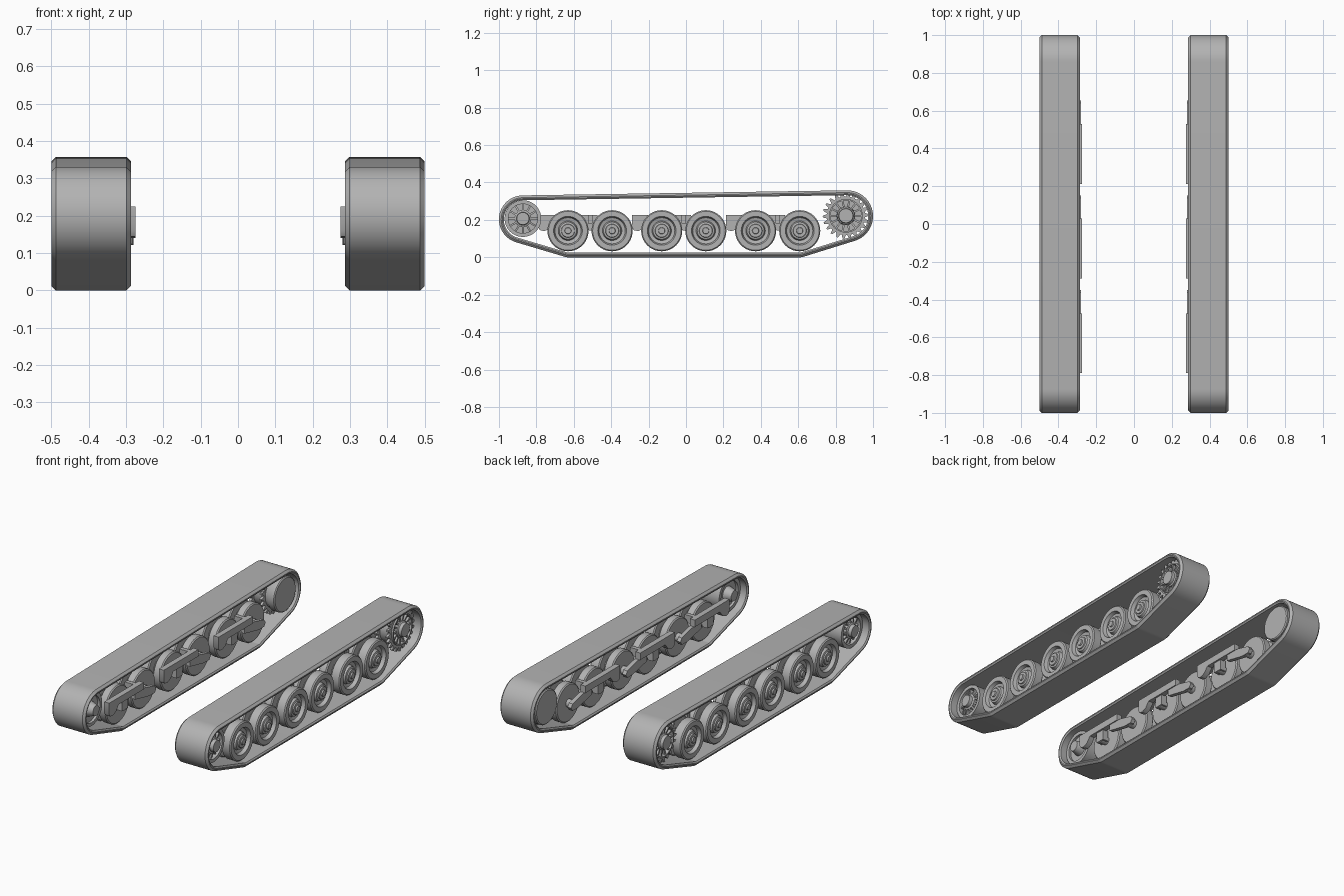
import bpy, bmesh
from math import sin, cos, pi, atan2, asin, hypot, radians

cube = bpy.data.objects.get("Cube")
if cube:
    bpy.data.objects.remove(cube)

grey = bpy.data.materials.new("steel grey")
grey.use_nodes = True
colour = (0.45, 0.45, 0.45, 1)
grey.diffuse_color = colour
grey.node_tree.nodes["Principled BSDF"].inputs["Base Color"].default_value = colour


def finish(name, bm):
    """Turn a left-hand part into an object mirrored to the right."""
    bmesh.ops.recalc_face_normals(bm, faces=bm.faces)
    mesh = bpy.data.meshes.new(name)
    bm.to_mesh(mesh)
    bm.free()
    mesh.materials.append(grey)
    ob = bpy.data.objects.new(name, mesh)
    bpy.context.collection.objects.link(ob)
    bpy.ops.object.select_all(action="DESELECT")
    ob.select_set(True)
    bpy.context.view_layer.objects.active = ob
    bpy.ops.object.shade_smooth_by_angle(angle=radians(32))
    ob.modifiers.new("Mirror", "MIRROR")
    return ob


def skin(bm, rings, closed):
    """Bridge rings of points; closed joins the last ring to the first."""
    loops = [[bm.verts.new(p) for p in ring] for ring in rings]
    n = len(loops[0])
    for i in range(len(loops) - (not closed)):
        a, b = loops[i], loops[(i + 1) % len(loops)]
        for k in range(n):
            m = (k + 1) % n
            bm.faces.new((a[k], a[m], b[m], b[k]))
    if not closed:
        bm.faces.new(loops[0])
        bm.faces.new(loops[-1])


def circle(x, r, y, z, segs):
    return [(x, y + r * cos(2 * pi * k / segs), z + r * sin(2 * pi * k / segs)) for k in range(segs)]


def lathe(bm, profile, y, z, segs=40, closed=False):
    skin(bm, [circle(x, r, y, z, segs) for x, r in profile], closed)


def extrude(bm, outline, x0, x1):
    skin(bm, [[(x, y, z) for y, z in outline] for x in (x0, x1)], False)


def box(bm, x0, x1, y0, y1, z0, z1):
    extrude(bm, [(y0, z0), (y1, z0), (y1, z1), (y0, z1)], x0, x1)


# Track belt: outline wrapped round four rollers, chamfered section
rollers = [(-0.63, 0.06, 0.06), (0.61, 0.06, 0.06), (0.862, 0.22, 0.138), (-0.872, 0.203, 0.128)]


def belt_path(inset):
    normals = []
    for i, (y, z, r) in enumerate(rollers):
        y2, z2, r2 = rollers[(i + 1) % 4]
        dy, dz = y2 - y, z2 - z
        normals.append(atan2(dz, dy) - pi / 2 + asin((r - r2) / hypot(dy, dz)))
    path = []
    for i, (y, z, r) in enumerate(rollers):
        start = normals[i - 1]
        sweep = (normals[i] - start) % (2 * pi)
        steps = 24 if i > 1 else 5
        for k in range(steps + 1):
            a = start + sweep * k / steps
            path.append((y + (r - inset) * cos(a), z + (r - inset) * sin(a)))
    return path


bm = bmesh.new()
section = [(0.287, 0.012), (0.299, 0), (0.488, 0), (0.5, 0.012), (0.5, 0.018),
           (0.494, 0.026), (0.293, 0.026), (0.287, 0.018)]
skin(bm, [[(x, y, z) for y, z in belt_path(i)] for x, i in section], True)
finish("track_belt", bm)

# Road wheels: paired rubber-rimmed discs on a stepped hub
wheel = [(0.33, 0.04), (0.33, 0.104), (0.336, 0.11), (0.374, 0.11), (0.38, 0.104), (0.38, 0.06),
         (0.41, 0.06), (0.41, 0.104), (0.416, 0.11), (0.464, 0.11), (0.47, 0.104), (0.47, 0.077),
         (0.45, 0.07), (0.445, 0.052), (0.462, 0.046), (0.465, 0.036), (0.472, 0.034),
         (0.472, 0.018), (0.48, 0.016)]
AXLE_Z = 0.142
units = [-0.513, -0.012, 0.49]
for n, centre in enumerate(units):
    for side, offset in (("front", -0.118), ("rear", 0.118)):
        bm = bmesh.new()
        lathe(bm, wheel, centre + offset, AXLE_Z)
        lathe(bm, [(0.288, 0.024), (0.34, 0.024)], centre + offset, AXLE_Z, 16)
        finish(f"road_wheel_{side}_{n + 1}", bm)

# Suspension units: hooked upper beam, lower rocker arm, spring post
hook = [(-0.277, 0.225), (0.04, 0.225), (0.04, 0.185), (-0.19, 0.185),
        (-0.215, 0.152), (-0.245, 0.14), (-0.268, 0.145), (-0.277, 0.16)]
arm = [(-0.03, 0.185), (-0.03, 0.15), (0.1, 0.122), (0.15, 0.122), (0.163, 0.142),
       (0.15, 0.162), (0.06, 0.185)]
for n, centre in enumerate(units):
    bm = bmesh.new()
    extrude(bm, [(centre + y, z) for y, z in hook], 0.274, 0.306)
    extrude(bm, [(centre + y, z) for y, z in arm], 0.28, 0.304)
    box(bm, 0.284, 0.32, centre - 0.145, centre - 0.09, 0.125, 0.19)
    box(bm, 0.3, 0.36, centre - 0.012, centre + 0.012, 0.18, 0.225)
    finish(f"suspension_unit_{n + 1}", bm)


def spokes(bm, y, z, count, r0, r1, x0, x1, depth, half):
    """Radial ribs running from (r0, x0) to (r1, x1)."""
    for k in range(count):
        a = 2 * pi * k / count
        rings = []
        for r, x in ((r0, x0), (r1, x1)):
            rings.append([(x + dx, y + r * cos(a) - s * sin(a), z + r * sin(a) + s * cos(a))
                          for dx, s in ((0, -half), (0, half), (-depth, half), (-depth, -half))])
        skin(bm, rings, False)


# Idler: open rim, ribs and a protruding hub
bm = bmesh.new()
iy, iz = -0.872, 0.207
lathe(bm, [(0.33, 0.078), (0.33, 0.098), (0.455, 0.098), (0.455, 0.078)], iy, iz, closed=True)
lathe(bm, [(0.3, 0.03), (0.35, 0.045), (0.45, 0.045), (0.455, 0.035), (0.475, 0.033)], iy, iz, 24)
lathe(bm, [(0.345, 0.08), (0.36, 0.08)], iy, iz)
spokes(bm, iy, iz, 12, 0.04, 0.081, 0.45, 0.44, 0.07, 0.005)
finish("idler_wheel", bm)

# Sprocket: two toothed rings, ribbed drum and an inner drive housing
bm = bmesh.new()
sy, sz = 0.855, 0.222
TEETH = 22
for x0, x1 in ((0.36, 0.375), (0.435, 0.45)):
    rings = []
    for x, solid in ((x0, 0), (x0, 1), (x1, 1), (x1, 0)):
        ring = []
        for k in range(TEETH * 4):
            r = (0.124 if k % 4 < 2 else 0.103) if solid else 0.082
            a = 2 * pi * k / (TEETH * 4)
            ring.append((x, sy + r * cos(a), sz + r * sin(a)))
        rings.append(ring)
    skin(bm, rings, True)
lathe(bm, [(0.345, 0.082), (0.345, 0.09), (0.46, 0.09), (0.46, 0.082)], sy, sz, closed=True)
lathe(bm, [(0.36, 0.05), (0.455, 0.047), (0.46, 0.04), (0.478, 0.038)], sy, sz, 24)
spokes(bm, sy, sz, 14, 0.04, 0.084, 0.45, 0.455, 0.06, 0.005)
finish("drive_sprocket", bm)

bm = bmesh.new()
lathe(bm, [(0.295, 0.094), (0.3, 0.1), (0.335, 0.1), (0.36, 0.085)], sy, sz)
finish("drive_housing", bm)
